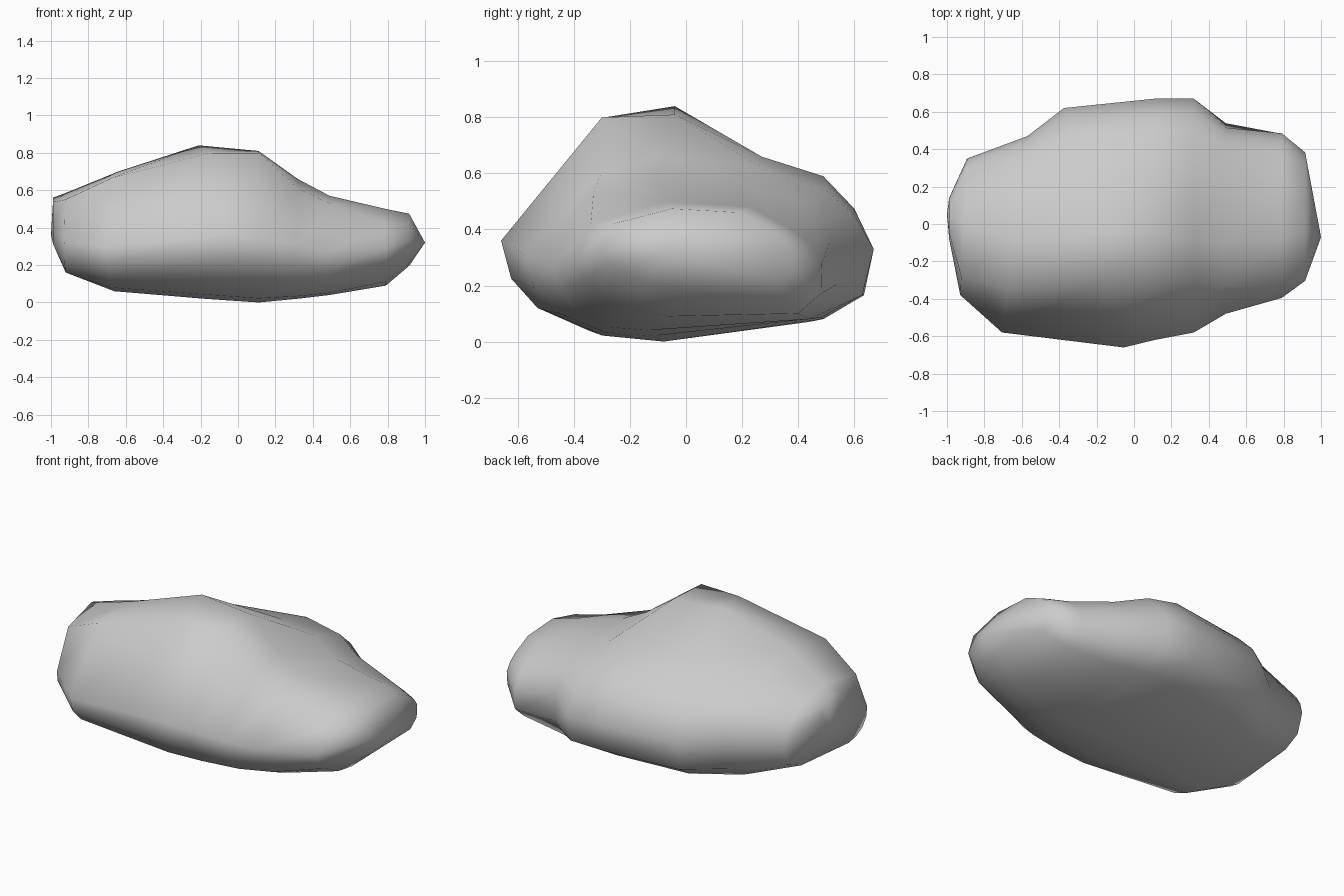
import bpy, bmesh

if "Cube" in bpy.data.objects:
    bpy.data.objects.remove(bpy.data.objects["Cube"])

# Cross-sections along x: (x, slant, loop). Each (y, z) loop runs from the underside,
# up the front, over the top and down the back; slant shifts x by slant * y.
sections = [
    (-0.91, .05, [(-.22, .16), (-.34, .21), (-.38, .32), (-.28, .55), (0, .59), (.20, .53), (.30, .46), (.35, .34), (.20, .18)]),
    (-0.63, .13, [(-.24, .06), (-.49, .14), (-.58, .30), (-.35, .665), (-.08, .70), (.20, .61), (.38, .51), (.47, .32), (.30, .08)]),
    (-0.22, -.25, [(-.15, .02), (-.53, .12), (-.66, .36), (-.29, .80), (-.04, .84), (.26, .66), (.48, .54), (.62, .33), (.44, .07)]),
    (0.11, 0, [(-.08, .0), (-.50, .11), (-.62, .34), (-.30, .80), (-.04, .81), (.27, .66), (.49, .59), (.67, .33), (.49, .08)]),
    (0.32, 0, [(-.12, .02), (-.45, .10), (-.58, .31), (-.30, .61), (-.08, .66), (.27, .62), (.50, .54), (.67, .33), (.48, .085)]),
    (0.49, 0, [(-.14, .04), (-.38, .10), (-.48, .27), (-.33, .53), (-.10, .57), (.20, .56), (.42, .49), (.515, .36), (.44, .08)]),
    (0.79, 0, [(-.06, .09), (-.30, .17), (-.395, .29), (-.34, .42), (-.07, .50), (.23, .48), (.38, .40), (.485, .28), (.40, .10)]),
]
# Bulge for the rounded edges of a loop: edge index -> fraction of its length
bulges = {0: .08, 1: .12, 6: .08, 7: .22}


def rounded(loop):
    """Insert an outward-pushed midpoint on the rounded edges."""
    out = []
    for i, (y, z) in enumerate(loop):
        out.append((y, z))
        if i in bulges:
            y2, z2 = loop[i + 1]
            k = bulges[i]
            out.append(((y + y2) / 2 - k * (z2 - z), (z + z2) / 2 + k * (y2 - y)))
    return out


def scaled(loop, cy, cz, sy, sz):
    """Shrink a loop towards (cy, cz) for the blunt ends."""
    return [(cy + (y - cy) * sy, cz + (z - cz) * sz) for y, z in loop]


left_end = (-0.988, 0, scaled(sections[0][2], .05, .52, .30, .58))
right_end = (0.915, 0, scaled(sections[-1][2], .02, .42, .78, .68))

# Loft the sections into one closed boulder
bm = bmesh.new()
rings = [[bm.verts.new((x + slant * y, y, z)) for y, z in rounded(loop)]
         for x, slant, loop in [left_end] + sections + [right_end]]
n = len(rings[0])
for a, b in zip(rings, rings[1:]):
    for i in range(n):
        j = (i + 1) % n
        bm.faces.new((a[i], a[j], b[j], b[i]))

# Shallow points close both ends
for ring, tip in ((rings[0], (-1, .05, .36)), (rings[-1], (1, -.07, .32))):
    v = bm.verts.new(tip)
    for i in range(n):
        bm.faces.new((ring[i], ring[(i + 1) % n], v))
bmesh.ops.recalc_face_normals(bm, faces=bm.faces)
for f in bm.faces:
    f.smooth = True

mesh = bpy.data.meshes.new("boulder")
bm.to_mesh(mesh)
bm.free()
boulder = bpy.data.objects.new("boulder", mesh)
bpy.context.collection.objects.link(boulder)
